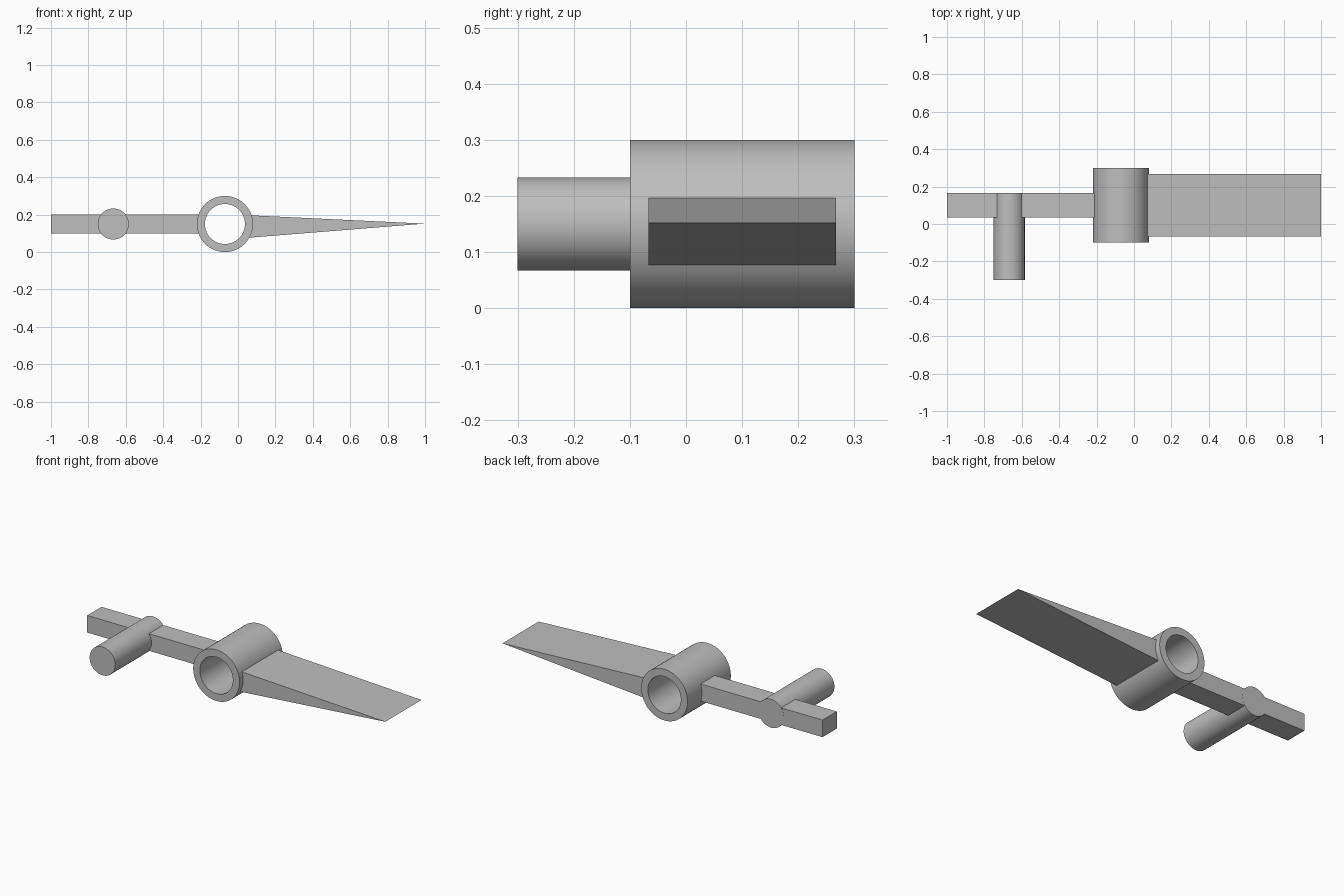
import bpy, bmesh, math
from mathutils import Matrix, Vector

cube = bpy.data.objects.get("Cube")
if cube:
    bpy.data.objects.remove(cube, do_unlink=True)

grey = bpy.data.materials.new("plain grey")
grey.use_nodes = True
colour = (0.52, 0.52, 0.52, 1)
grey.diffuse_color = colour
grey.node_tree.nodes["Principled BSDF"].inputs["Base Color"].default_value = colour

AXIS_Z = 0.15


def finish(name, bm, smooth=False):
    bmesh.ops.recalc_face_normals(bm, faces=bm.faces)
    mesh = bpy.data.meshes.new(name)
    bm.to_mesh(mesh)
    bm.free()
    mesh.materials.append(grey)
    obj = bpy.data.objects.new(name, mesh)
    bpy.context.collection.objects.link(obj)
    if smooth:
        bpy.ops.object.select_all(action="DESELECT")
        obj.select_set(True)
        bpy.context.view_layer.objects.active = obj
        bpy.ops.object.shade_smooth_by_angle(angle=math.radians(30))
    return obj


def extrude_profile(name, points, y0, y1):
    """Prism with an x-z profile running from y0 to y1."""
    bm = bmesh.new()
    face = bm.faces.new([bm.verts.new((x, y0, z)) for x, z in points])
    grown = bmesh.ops.extrude_face_region(bm, geom=[face], use_keep_orig=True)
    verts = [v for v in grown["geom"] if isinstance(v, bmesh.types.BMVert)]
    bmesh.ops.translate(bm, verts=verts, vec=(0, y1 - y0, 0))
    return finish(name, bm)


def lathe(name, x, profile, closed, sides=64):
    """Spin (radius, y) points about a front-to-back axis."""
    bm = bmesh.new()
    verts = [bm.verts.new((x + r, y, AXIS_Z)) for r, y in profile]
    pairs = list(zip(verts, verts[1:]))
    if closed:
        pairs.append((verts[-1], verts[0]))
    edges = [bm.edges.new(p) for p in pairs]
    bmesh.ops.spin(bm, geom=verts + edges, cent=(x, 0, AXIS_Z), axis=(0, 1, 0),
                   angle=math.tau, steps=sides, use_merge=False)
    bmesh.ops.remove_doubles(bm, verts=bm.verts, dist=0.0001)
    return finish(name, bm, smooth=True)


# Hollow hub
lathe("hub_tube", -0.07,
      [(0.15, -0.1), (0.15, 0.3), (0.107, 0.3), (0.107, -0.1)], closed=True)

# Crank pin through the arm
lathe("crank_pin", -0.667,
      [(0, -0.3), (0.083, -0.3), (0.083, 0.167), (0, 0.167)], closed=False)

# Square arm, ending inside the hub wall
extrude_profile("arm", [(-1, 0.1), (-0.19, 0.1), (-0.19, 0.2), (-1, 0.2)],
                0.035, 0.1665)

# Tapered blade, rooted inside the hub wall
extrude_profile("blade", [(0.05, 0.076), (1, 0.152), (0.05, 0.197)],
                -0.067, 0.267)
